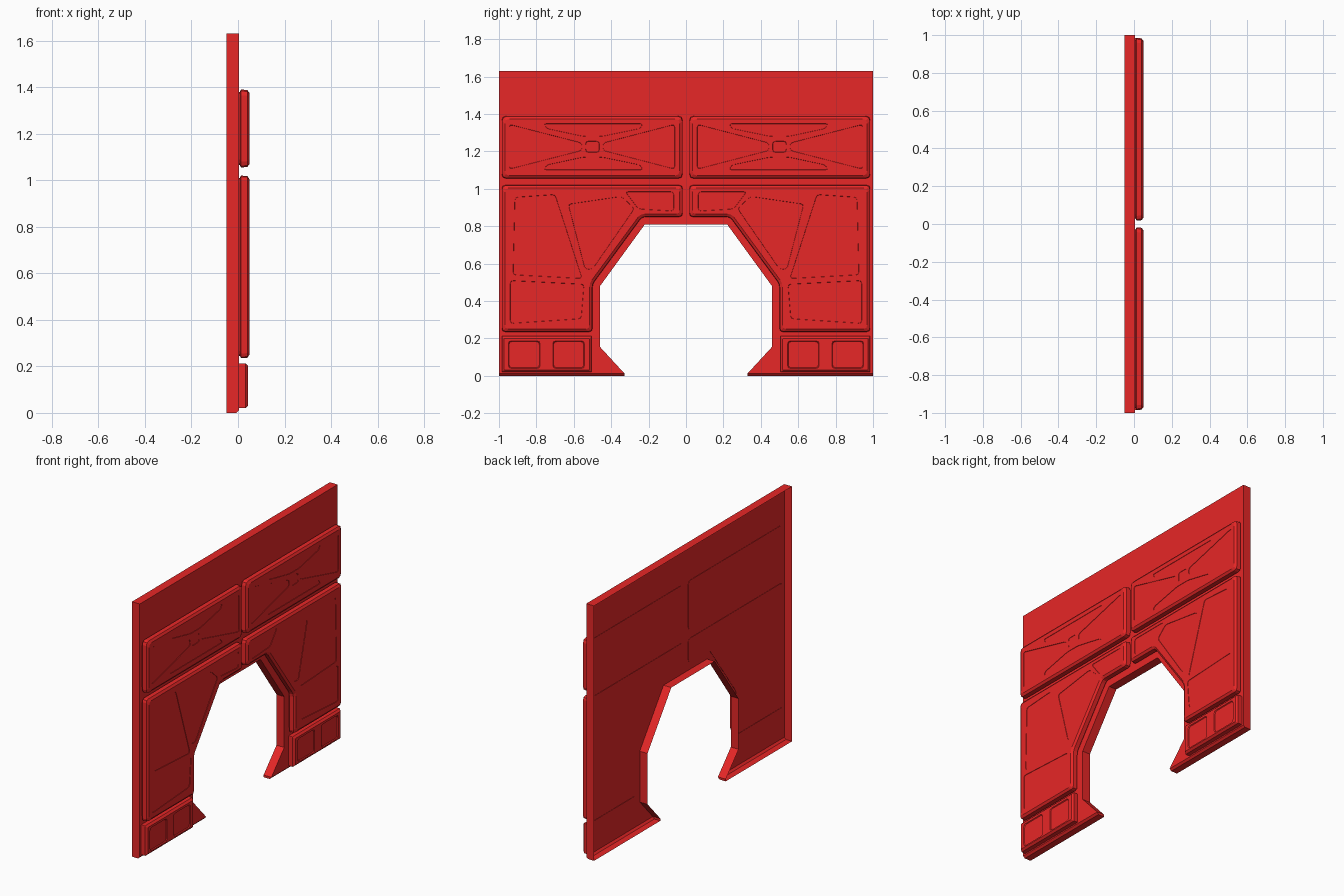
import bpy, bmesh
from mathutils import Vector

if "Cube" in bpy.data.objects:
    bpy.data.objects.remove(bpy.data.objects["Cube"])

red = bpy.data.materials.new("red_paint")
red.diffuse_color = (0.8, 0.02, 0.02, 1)
red.use_nodes = True
red.node_tree.nodes["Principled BSDF"].inputs["Base Color"].default_value = red.diffuse_color


def inset(pts, d):
    """Offset a counter-clockwise outline inwards by d."""
    out = []
    for i, p in enumerate(pts):
        e1 = (p - pts[i - 1]).normalized()
        e2 = (pts[(i + 1) % len(pts)] - p).normalized()
        n1, n2 = Vector((-e1.y, e1.x)), Vector((-e2.y, e2.x))
        out.append(p + (n1 + n2) * d / (1 + n1.dot(n2)))
    return out


def rounded(pts, r, steps=3):
    """Round every corner of an outline."""
    out = []
    for i, p in enumerate(pts):
        a, b = pts[i - 1] - p, pts[(i + 1) % len(pts)] - p
        k = min(r, a.length * 0.4, b.length * 0.4)
        a, b = p + a.normalized() * k, p + b.normalized() * k
        for s in range(steps):
            t = s / (steps - 1)
            out.append(a * (1 - t) ** 2 + p * 2 * t * (1 - t) + b * t ** 2)
    return out


def outline(pts):
    pts = [Vector(p) for p in pts]
    area = sum(pts[i - 1].cross(pts[i]) for i in range(len(pts)))
    return pts if area > 0 else pts[::-1]


def loft(bm, rings, back=True):
    """Skin a stack of (x, outline) rings, capped in front and optionally behind."""
    rows = [[bm.verts.new((x, p[0], p[1])) for p in pts] for x, pts in rings]
    n = len(rows[0])
    for lo, hi in zip(rows, rows[1:]):
        for i in range(n):
            j = (i + 1) % n
            bm.faces.new((lo[i], lo[j], hi[j], hi[i]))
    bm.faces.new(rows[-1])
    if back:
        bm.faces.new(rows[0][::-1])


def finish(bm, name):
    me = bpy.data.meshes.new(name)
    bm.to_mesh(me)
    bm.free()
    me.materials.append(red)
    ob = bpy.data.objects.new(name, me)
    bpy.context.collection.objects.link(ob)
    return ob


def panel(name, pts, profile, r, recesses, depth, slope):
    """Raised plate with shallow recesses, mirrored to the other half of the wall."""
    base = outline(pts)
    bm = bmesh.new()
    loft(bm, [(x, rounded(inset(base, d), r)) for x, d in profile])
    ob = finish(bm, name)
    face = profile[-1][0]
    bm = bmesh.new()
    for rec in recesses:
        o = outline(rec)
        loft(bm, [(face - depth, rounded(inset(o, slope), 0.016)),
                  (face, rounded(o, 0.016)),
                  (face + 0.02, rounded(o, 0.016))])
    cutter = finish(bm, name + "_cutter")
    cutter.hide_render = True
    mod = ob.modifiers.new("recess", 'BOOLEAN')
    mod.operation, mod.solver, mod.object = 'DIFFERENCE', 'EXACT', cutter
    mir = ob.modifiers.new("mirror", 'MIRROR')
    mir.use_axis = (False, True, False)
    mir.use_mirror_merge = False
    bpy.context.view_layer.objects.active = ob
    for m in ("recess", "mirror"):
        bpy.ops.object.modifier_apply(modifier=m)
    bpy.data.objects.remove(cutter)


def rect(y0, y1, z0, z1):
    return [(y0, z0), (y1, z0), (y1, z1), (y0, z1)]


# Hollow wall with a faceted archway, open at the back
half = [(-1, 1.63), (-1, 0), (-0.33, 0), (-0.33, 0.014),
        (-0.46, 0.155), (-0.46, 0.48), (-0.22, 0.81)]
wall = half + [(-y, z) for y, z in reversed(half)]
front = [(y, max(z, 0.012)) for y, z in wall]
bm = bmesh.new()
loft(bm, [(-0.05, wall), (-0.007, wall), (0.005, front)], back=False)
finish(bm, "arch_wall")

raised = [(0.003, 0.010), (0.008, 0.010), (0.013, 0.0), (0.040, 0.002), (0.050, 0.016)]

# Upper panels with a braced cross pattern
top_bar = [(-0.76, 1.348), (-0.23, 1.348), (-0.245, 1.322),
           (-0.45, 1.28), (-0.55, 1.28), (-0.745, 1.322)]
panel("upper_panels", rect(-0.985, -0.018, 1.055, 1.39), raised, 0.025,
      [[(-0.945, 1.345), (-0.555, 1.245), (-0.555, 1.205), (-0.945, 1.105)],
       [(-0.06, 1.345), (-0.445, 1.245), (-0.445, 1.205), (-0.06, 1.105)],
       rect(-0.537, -0.463, 1.195, 1.255),
       top_bar, [(y, 2.45 - z) for y, z in top_bar]], 0.002, 0.001)

# Lower panels that follow the archway
panel("lower_panels",
      [(-0.985, 0.235), (-0.5, 0.235), (-0.5, 0.49), (-0.235, 0.85),
       (-0.018, 0.85), (-0.018, 1.02), (-0.985, 1.02)], raised, 0.02,
      [[(-0.915, 0.955), (-0.70, 0.97), (-0.555, 0.52), (-0.925, 0.54)],
       [(-0.63, 0.918), (-0.345, 0.96), (-0.275, 0.895), (-0.50, 0.57), (-0.54, 0.57)],
       [(-0.325, 0.985), (-0.065, 0.985), (-0.065, 0.88), (-0.255, 0.892)],
       [(-0.94, 0.51), (-0.545, 0.49), (-0.56, 0.305), (-0.94, 0.28)]], 0.002, 0.001)

# Base boxes with two recessed windows each
panel("base_boxes", rect(-0.985, -0.505, 0.02, 0.213),
      [(0.003, 0), (0.032, 0), (0.044, 0.012)], 0.004,
      [rect(-0.95, -0.78, 0.04, 0.187), rect(-0.712, -0.543, 0.04, 0.187)], 0.005, 0.004)
